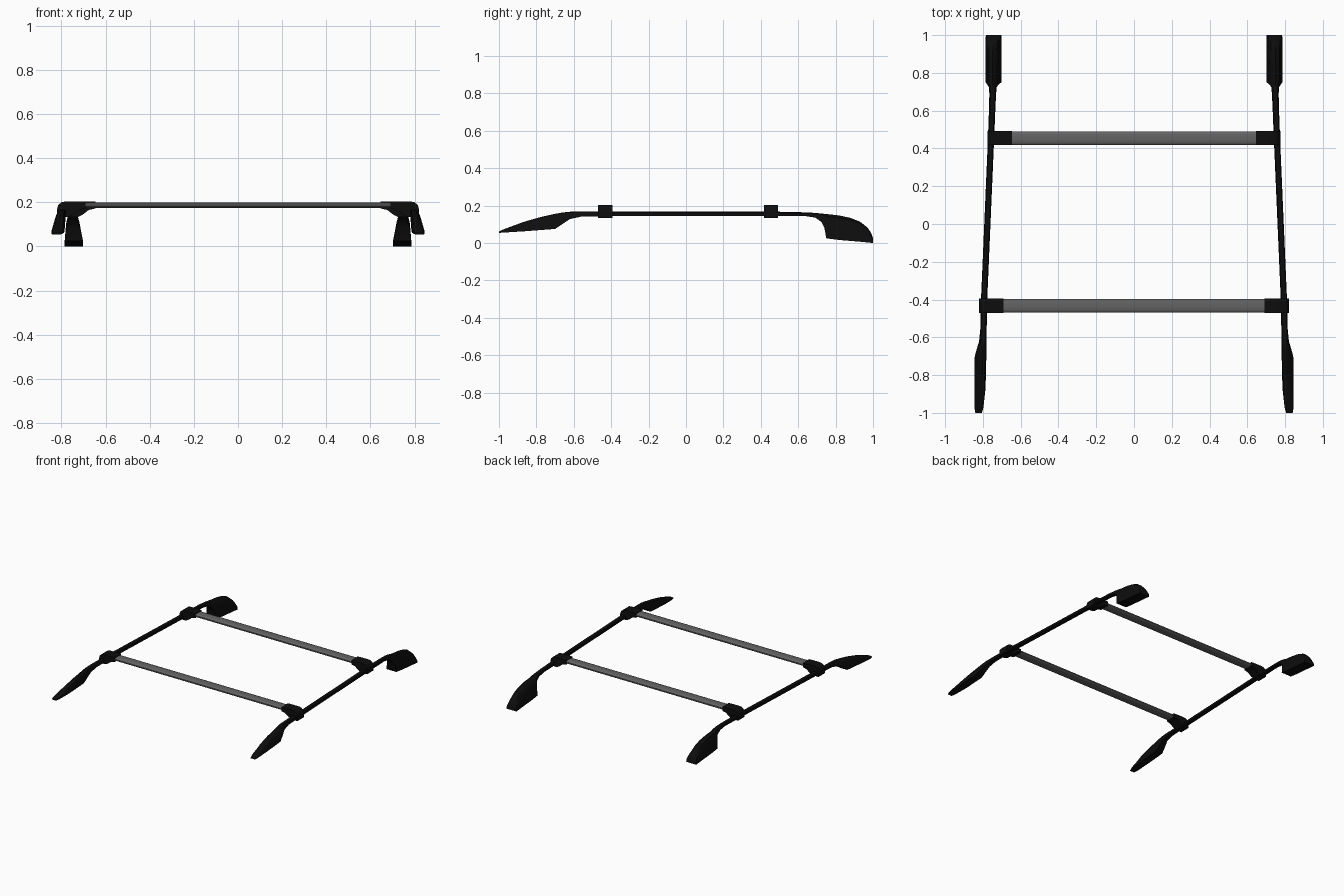
import bpy, bmesh, math

cube = bpy.data.objects.get("Cube")
if cube:
    bpy.data.objects.remove(cube, do_unlink=True)


def material(name, value, roughness):
    m = bpy.data.materials.new(name)
    m.use_nodes = True
    colour = (value, value, value, 1)
    m.diffuse_color = colour
    bsdf = m.node_tree.nodes["Principled BSDF"]
    bsdf.inputs["Base Color"].default_value = colour
    bsdf.inputs["Roughness"].default_value = roughness
    return m


BLACK = material("black plastic", 0.004, 0.6)
GREY = material("grey metal", 0.125, 0.5)


def loft(name, rings, mat, angle=35):
    """Skin a row of equal-sized point rings and cap both ends."""
    bm = bmesh.new()
    loops = [[bm.verts.new(p) for p in ring] for ring in rings]
    n = len(loops[0])
    for a, b in zip(loops, loops[1:]):
        for i in range(n):
            j = (i + 1) % n
            bm.faces.new((a[i], a[j], b[j], b[i]))
    bm.faces.new(loops[0])
    bm.faces.new(loops[-1])
    bmesh.ops.recalc_face_normals(bm, faces=bm.faces[:])
    mesh = bpy.data.meshes.new(name)
    bm.to_mesh(mesh)
    bm.free()
    mesh.materials.append(mat)
    obj = bpy.data.objects.new(name, mesh)
    bpy.context.collection.objects.link(obj)
    bpy.ops.object.select_all(action="DESELECT")
    obj.select_set(True)
    bpy.context.view_layer.objects.active = obj
    bpy.ops.object.shade_smooth_by_angle(angle=math.radians(angle))
    return obj


def rail_ring(side, y, inner_top, outer_top, inner_low, outer_low, top, low):
    """Rail cross-section: flat underside, flat flanks, rounded crown."""
    shape = [(0, 0), (1, 0), (1, 0.65), (0.85, 0.9), (0.5, 1), (0.15, 0.9), (0, 0.65)]
    ring = []
    for u, v in shape:
        a = inner_low + (inner_top - inner_low) * v
        b = outer_low + (outer_top - outer_low) * v
        ring.append((side * (a + (b - a) * u), y, low + (top - low) * v))
    return ring


# Side rail: y, inner/outer x at top, inner/outer x at bottom, top z, bottom z
RAIL = [
    (-1.00, .805, .838, .805, .84, .062, .054),
    (-0.97, .797, .84, .797, .845, .075, .056),
    (-0.87, .785, .832, .788, .845, .112, .062),
    (-0.78, .782, .825, .786, .845, .138, .069),
    (-0.70, .780, .82, .785, .843, .156, .075),
    (-0.66, .780, .818, .783, .832, .163, .102),
    (-0.62, .780, .816, .781, .82, .167, .128),
    (-0.56, .780, .814, .780, .814, .168, .141),
    (-0.40, .777, .81, .777, .81, .168, .144),
    (0.46, .740, .773, .740, .773, .168, .144),
    (0.63, .733, .767, .733, .767, .164, .145),
    (0.69, .730, .765, .730, .766, .161, .136),
    (0.725, .729, .767, .727, .768, .157, .112),
    (0.74, .728, .77, .715, .778, .156, .08),
    (0.75, .727, .773, .702, .785, .155, .025),
    (0.82, .725, .775, .702, .785, .147, .016),
    (0.88, .722, .775, .702, .785, .134, .011),
    (0.93, .720, .775, .702, .785, .114, .007),
    (0.97, .715, .776, .702, .785, .083, .003),
    (0.99, .708, .778, .702, .785, .053, .001),
    (1.00, .704, .782, .702, .784, .025, 0),
]

# Clamp profile in x and z, relative to its outer edge
CLAMP = [(-.13, .203), (-.04, .204), (-.02, .2), (-.006, .187), (0, .168),
         (0, .133), (-.05, .133), (-.07, .142), (-.1, .165), (-.13, .172)]

BARS = (("front", -0.432, .82), ("rear", 0.455, .776))

for side, label in ((1, "left"), (-1, "right")):
    loft(label + "_side_rail", [rail_ring(side, *row) for row in RAIL], BLACK)
    for where, y, edge in BARS:
        rings = [[(side * (edge + x), y + dy, z) for x, z in CLAMP]
                 for dy in (-0.038, 0.038)]
        loft(f"{where}_{label}_clamp", rings, BLACK)

# Flattened cross bars
for where, y, edge in BARS:
    reach = edge - 0.08
    section = []
    for i in range(16):
        a = math.tau * (i + 0.5) / 16
        c, s = math.cos(a), math.sin(a)
        section.append((y + 0.036 * math.copysign(abs(c) ** 0.8, c),
                        0.187 + 0.013 * math.copysign(abs(s) ** 0.7, s)))
    rings = [[(x, py, pz) for py, pz in section] for x in (-reach, reach)]
    loft(where + "_cross_bar", rings, GREY)
